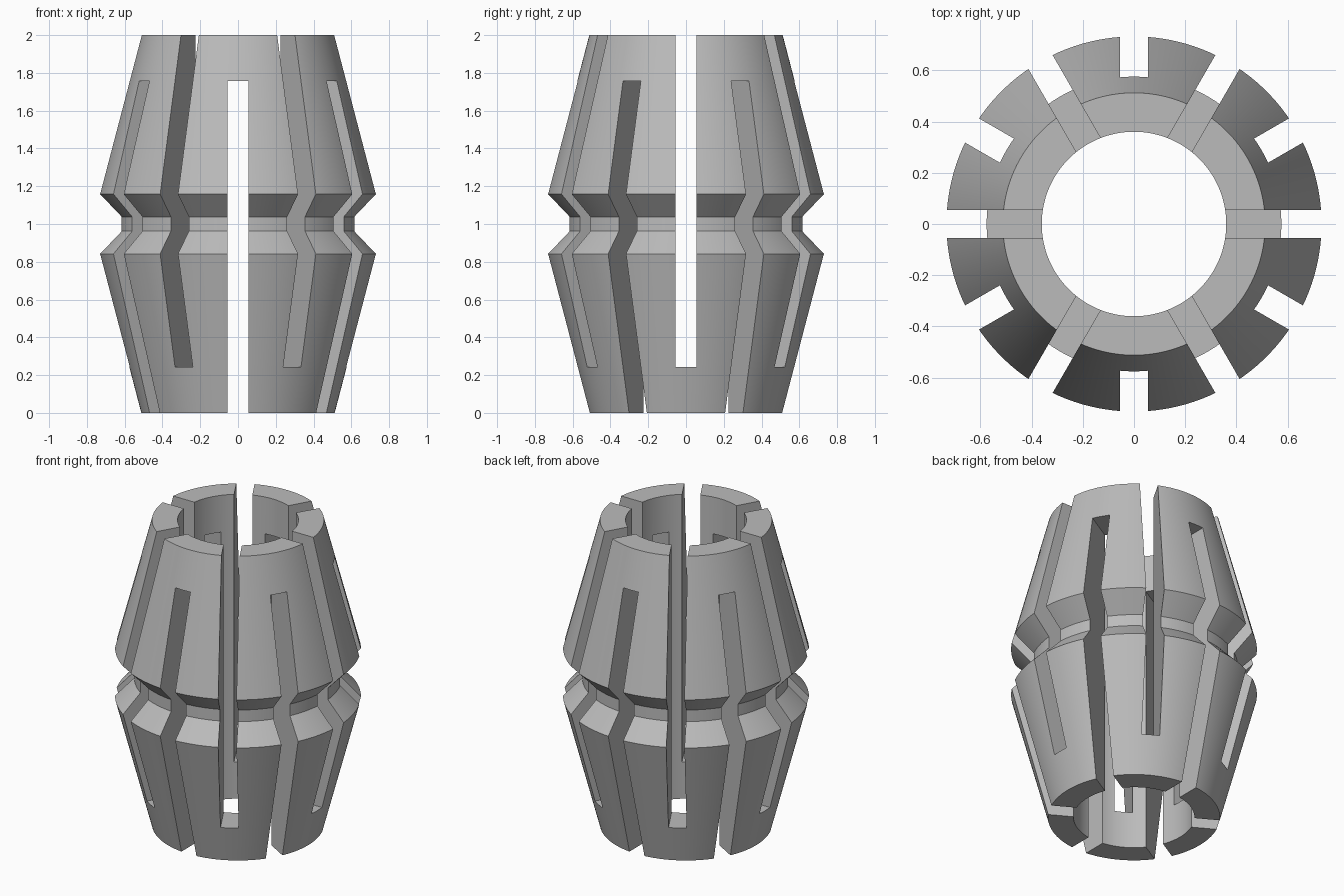
import bpy, bmesh, math
from mathutils import Matrix

if "Cube" in bpy.data.objects:
    bpy.data.objects.remove(bpy.data.objects["Cube"])

SEGMENTS = 144
SLOT_WIDTH = 0.109
SLOT_END = 0.242   # wall left at the closed end of each slot

steel = bpy.data.materials.new("steel grey")
steel.diffuse_color = (0.5, 0.5, 0.5, 1)
steel.use_nodes = True
steel.node_tree.nodes["Principled BSDF"].inputs["Base Color"].default_value = steel.diffuse_color


def add_object(name, bm):
    bmesh.ops.recalc_face_normals(bm, faces=bm.faces)
    mesh = bpy.data.meshes.new(name)
    bm.to_mesh(mesh)
    bm.free()
    obj = bpy.data.objects.new(name, mesh)
    bpy.context.collection.objects.link(obj)
    return obj


# Sleeve: double taper with a waist groove, and a straight bore
profile = [(0.36, 0), (0.512, 0), (0.732, 0.842), (0.618, 0.962),
           (0.618, 1.038), (0.732, 1.158), (0.512, 2), (0.36, 2)]
bm = bmesh.new()
rings = []
for i in range(SEGMENTS):
    a = 2 * math.pi * (i + 0.5) / SEGMENTS
    rings.append([bm.verts.new((r * math.cos(a), r * math.sin(a), z)) for r, z in profile])
n = len(profile)
for i in range(SEGMENTS):
    p, q = rings[i], rings[(i + 1) % SEGMENTS]
    for j in range(n):
        k = (j + 1) % n
        bm.faces.new((p[j], q[j], q[k], p[k]))
collet = add_object("collet_sleeve", bm)
collet.data.materials.append(steel)

# Slots: twelve, alternately open at the top and at the bottom
bm = bmesh.new()
for i in range(12):
    low, high = (SLOT_END, 2.2) if i % 2 == 0 else (-0.2, 2 - SLOT_END)
    place = (Matrix.Rotation(i * math.pi / 6, 4, 'Z')
             @ Matrix.Translation((0.6, 0, (low + high) / 2))
             @ Matrix.Diagonal((0.64, SLOT_WIDTH, high - low, 1)))
    bmesh.ops.create_cube(bm, size=1, matrix=place)
cutter = add_object("slot_cutter", bm)
cutter.data.materials.append(steel)
cutter.hide_render = True

# Cut the slots, then drop the cutter
cut = collet.modifiers.new("slots", 'BOOLEAN')
cut.operation = 'DIFFERENCE'
cut.solver = 'EXACT'
cut.object = cutter
bpy.context.view_layer.objects.active = collet
collet.select_set(True)
bpy.ops.object.modifier_apply(modifier=cut.name)
bpy.data.objects.remove(cutter)
bpy.ops.object.shade_smooth_by_angle(angle=math.radians(12))
